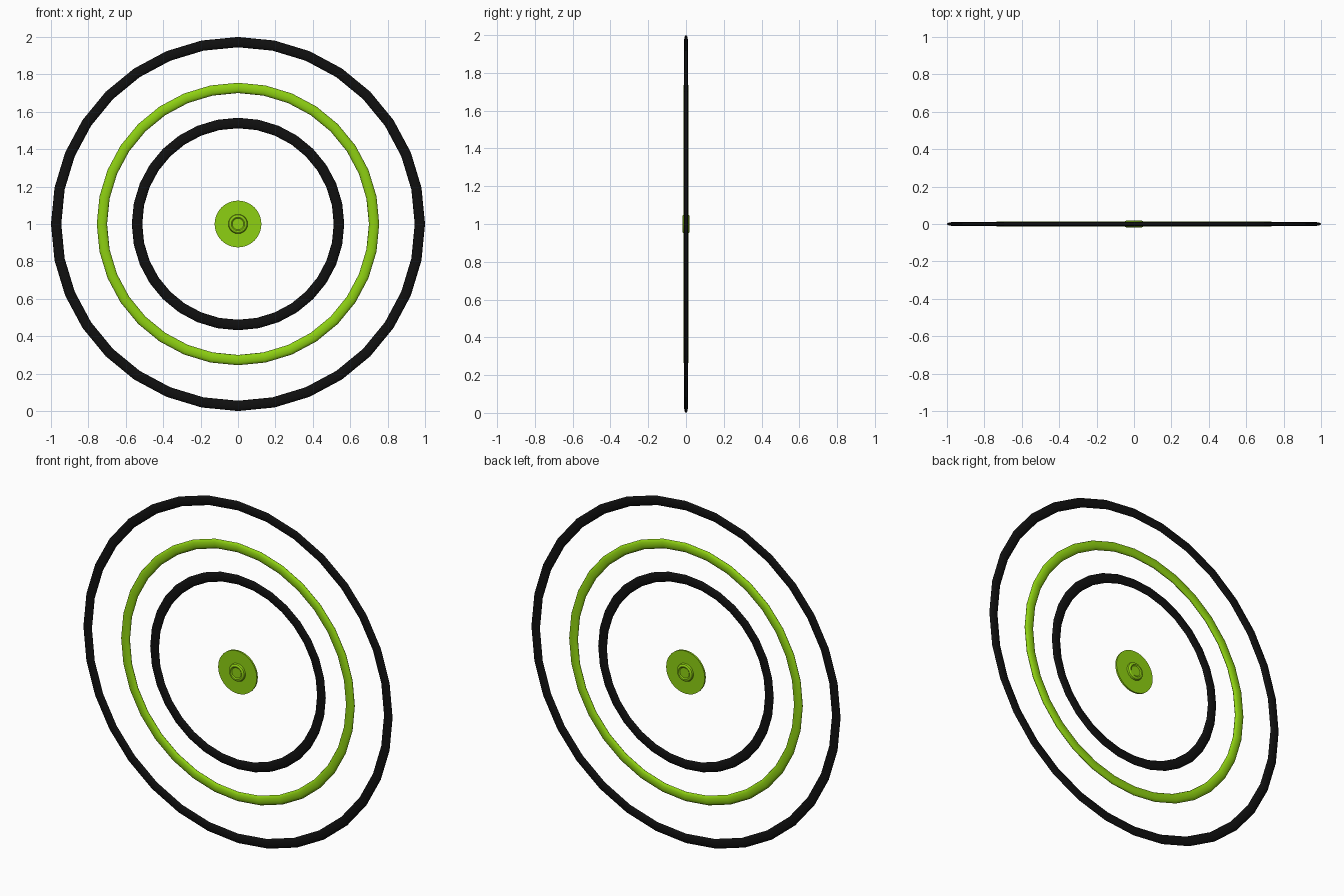
import bpy, bmesh, math

if "Cube" in bpy.data.objects:
    bpy.data.objects.remove(bpy.data.objects["Cube"])

SEG = 32


def material(name, rgb):
    m = bpy.data.materials.new(name)
    m.diffuse_color = (*rgb, 1)
    m.use_nodes = True
    m.node_tree.nodes["Principled BSDF"].inputs["Base Color"].default_value = m.diffuse_color
    return m


black = material("black", (0.005, 0.005, 0.005))
green = material("lime green", (0.27, 0.63, 0.006))


def lathe(name, profile, mat, closed, angle):
    """Spin (radius, y) points around the y axis through (0, 0, 1)."""
    bm = bmesh.new()
    rings = []
    for r, y in profile:
        if r == 0:
            rings.append([bm.verts.new((0, y, 1))] * SEG)
        else:
            rings.append([bm.verts.new((r * math.sin(2 * math.pi * i / SEG), y,
                                        1 + r * math.cos(2 * math.pi * i / SEG)))
                          for i in range(SEG)])
    pairs = list(zip(rings, rings[1:]))
    if closed:
        pairs.append((rings[-1], rings[0]))
    for a, b in pairs:
        for i in range(SEG):
            j = (i + 1) % SEG
            corners = list(dict.fromkeys((a[i], a[j], b[j], b[i])))
            bm.faces.new(corners)
    bmesh.ops.recalc_face_normals(bm, faces=bm.faces)
    me = bpy.data.meshes.new(name)
    bm.to_mesh(me)
    bm.free()
    me.materials.append(mat)
    ob = bpy.data.objects.new(name, me)
    bpy.context.collection.objects.link(ob)
    bpy.ops.object.select_all(action='DESELECT')
    ob.select_set(True)
    bpy.context.view_layer.objects.active = ob
    bpy.ops.object.shade_smooth_by_angle(angle=math.radians(angle))
    return ob


def ring(name, inner, outer, half_depth, mat):
    """Flattened torus with an elliptical section."""
    mid, half = (inner + outer) / 2, (outer - inner) / 2
    section = [(mid + half * math.cos(k * math.pi / 6),
                half_depth * math.sin(k * math.pi / 6)) for k in range(12)]
    return lathe(name, section, mat, True, 80)


# Three concentric rings
ring("outer_ring", 0.945, 1.0, 0.010, black)
ring("middle_ring", 0.70, 0.755, 0.013, green)
ring("inner_ring", 0.512, 0.568, 0.010, black)

# Thin centre disc
lathe("centre_disc", [(0, -0.005), (0.125, -0.005), (0.125, 0.005), (0, 0.005)],
      green, False, 30)

# Raised hub with a shallow dished middle on both sides
half = [(0, 0.014), (0.030, 0.014), (0.036, 0.0185), (0.042, 0.0185),
        (0.049, 0.014), (0.052, 0.006)]
lathe("hub", half + [(r, -y) for r, y in reversed(half)], green, False, 30)
